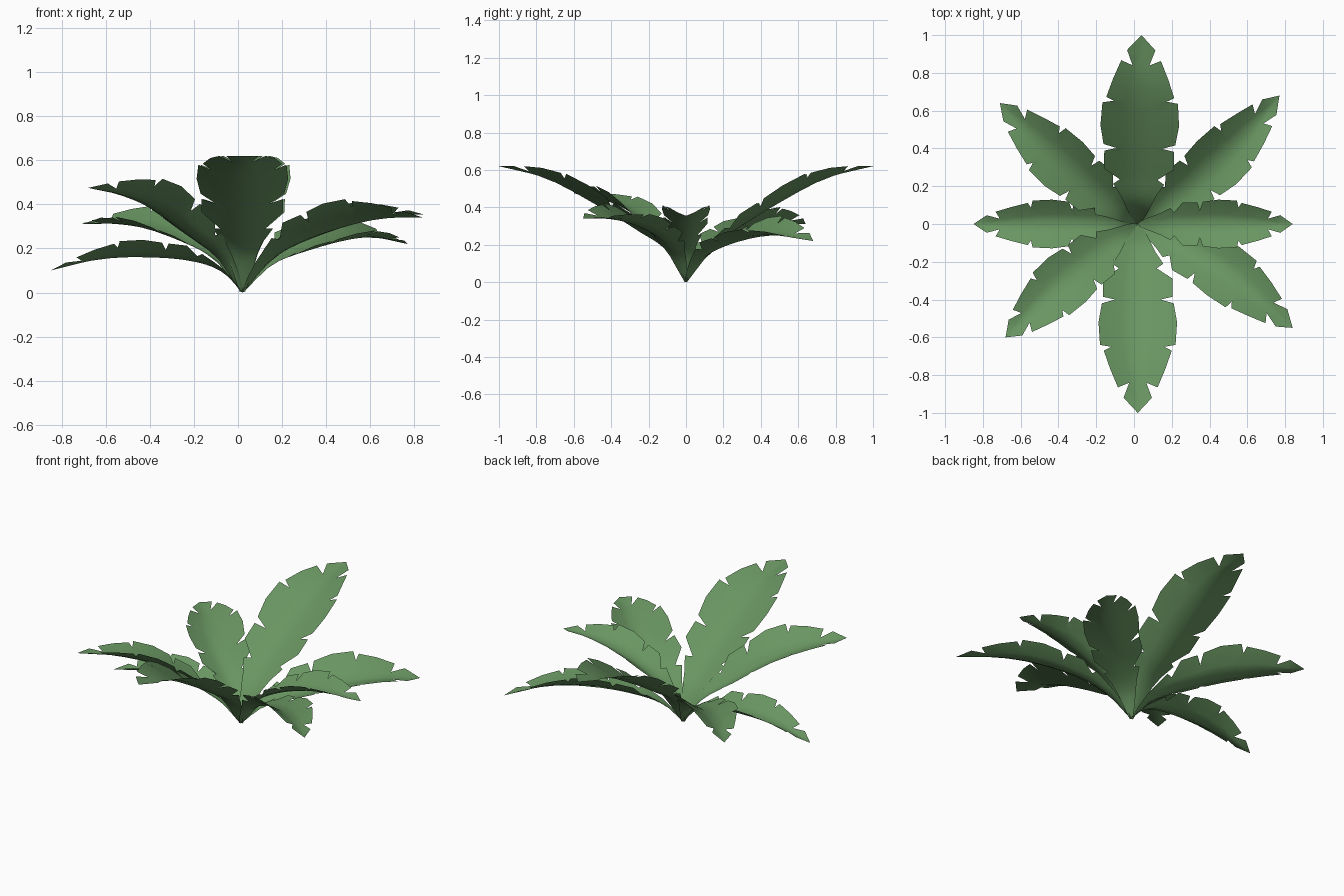
import bpy, bmesh, math
from mathutils import Vector

if "Cube" in bpy.data.objects:
    bpy.data.objects.remove(bpy.data.objects["Cube"])

green = bpy.data.materials.new("leaf_green")
green.diffuse_color = (0.14, 0.30, 0.12, 1)
green.use_nodes = True
green.node_tree.nodes["Principled BSDF"].inputs["Base Color"].default_value = green.diffuse_color

# Lobed leaf edge: (fraction of length, half width), base to tip
EDGE = [(0.0, 0.012), (0.05, 0.045), (0.10, 0.07), (0.15, 0.095), (0.21, 0.135),
        (0.235, 0.10), (0.29, 0.185), (0.385, 0.185), (0.40, 0.12), (0.42, 0.19),
        (0.52, 0.208), (0.64, 0.20), (0.65, 0.14), (0.67, 0.18), (0.77, 0.145),
        (0.865, 0.105), (0.84, 0.045), (0.92, 0.075), (1.0, 0.0)]
# Matching points on the midrib
RIB = [0, 0.035, 0.075, 0.115, 0.155, 0.19, 0.235, 0.30, 0.345, 0.385,
       0.45, 0.545, 0.585, 0.625, 0.70, 0.79, 0.83, 0.89, 1.0]
STATIONS = [0, 0.1, 0.25, 0.5, 0.75, 1]
ROOT = Vector((0.02, 0.0))


def height(f, zs):
    """Smooth midrib height at a fraction of the leaf length."""
    n = len(zs)
    slopes = []
    for i in range(n):
        a, b = max(i - 1, 0), min(i + 1, n - 1)
        slopes.append((zs[b] - zs[a]) / (STATIONS[b] - STATIONS[a]))
    for i in range(n - 1):
        if f <= STATIONS[i + 1] or i == n - 2:
            h = STATIONS[i + 1] - STATIONS[i]
            u = (f - STATIONS[i]) / h
            return ((2*u**3 - 3*u**2 + 1) * zs[i] + (u**3 - 2*u**2 + u) * h * slopes[i]
                    + (3*u**2 - 2*u**3) * zs[i + 1] + (u**3 - u**2) * h * slopes[i + 1])


def frond(name, tip, width, cup, zs, roll=0.0, bend=0.0):
    """Cupped leaf; roll lifts one edge, bend sweeps the midrib sideways."""
    tip = Vector(tip)
    along = tip - ROOT
    side = Vector((-along.y, along.x)).normalized()
    bm = bmesh.new()
    rows = []
    last = len(EDGE) - 1
    for i, ((f, w), rib) in enumerate(zip(EDGE, RIB)):
        near = [EDGE[j][1] for j in range(max(i - 1, 0), min(i + 1, last) + 1)]
        inner = 0.0 if i == last else min(0.45 * sum(near) / len(near), 0.7 * w)
        row = []
        for fk, d in ((f, -w), (rib + 0.25 * inner, -inner), (rib, 0),
                      (rib + 0.25 * inner, inner), (f, w)):
            p = ROOT + along * fk + side * (d * width + bend * math.sin(math.pi * fk))
            z = height(fk, zs) + cup * 0.2 * width * (abs(d) / 0.2) ** 1.4
            z += roll * d * width * min(1, fk * 3)
            row.append(bm.verts.new((p.x, p.y, z)))
        rows.append(row)
    for a, b in zip(rows, rows[1:]):
        for i in range(4):
            bm.faces.new((a[i], b[i], b[i + 1], a[i + 1]))
    bmesh.ops.remove_doubles(bm, verts=bm.verts, dist=0.0005)
    bmesh.ops.triangulate(bm, faces=bm.faces)
    bm.normal_update()
    if sum(fc.normal.z for fc in bm.faces) < 0:
        bmesh.ops.reverse_faces(bm, faces=bm.faces)
    for fc in bm.faces:
        fc.smooth = True
    me = bpy.data.meshes.new(name)
    bm.to_mesh(me)
    bm.free()
    me.materials.append(green)
    bpy.context.collection.objects.link(bpy.data.objects.new(name, me))


# Two broad upright fronds, front and back
tall = (0, 0.165, 0.27, 0.425, 0.555, 0.62)
frond("back_frond", (0.04, 1.0), 1.0, 0.38, tall)
frond("front_frond", (0.02, -1.0), 1.0, 0.38, tall)

# Narrow side fronds
frond("right_frond", (0.84, 0.0), 0.62, 0.6, (0, 0.14, 0.23, 0.31, 0.35, 0.355))
frond("left_frond", (-0.85, 0.0), 0.62, 0.6, (0, 0.09, 0.14, 0.16, 0.15, 0.10))

# Diagonal fronds, swept towards the x axis with the y-side edge lifted
frond("back_right_frond", (0.77, 0.68), 0.74, 0.5,
      (0, 0.10, 0.165, 0.225, 0.25, 0.22), 0.25, -0.04)
frond("front_right_frond", (0.84, -0.55), 0.74, 0.5,
      (0, 0.12, 0.21, 0.29, 0.335, 0.34), -0.2, 0.045)
frond("front_left_frond", (-0.68, -0.60), 0.74, 0.5,
      (0, 0.135, 0.23, 0.365, 0.44, 0.475), 0.2, -0.02)
frond("back_left_frond", (-0.71, 0.64), 0.74, 0.5,
      (0, 0.12, 0.20, 0.275, 0.31, 0.31), -0.2, 0.02)
